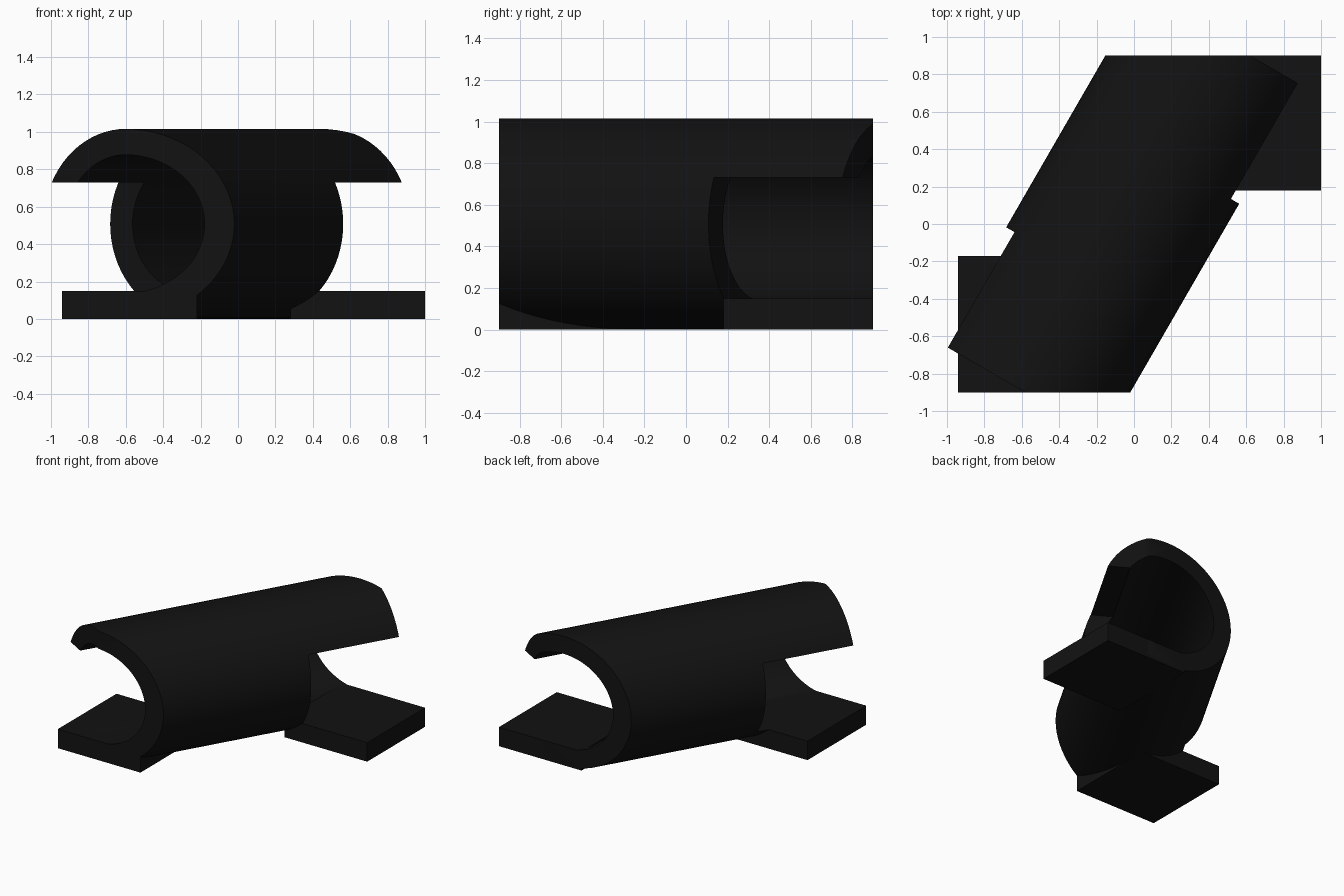
import bpy, bmesh, math
from mathutils import Matrix, Vector

if "Cube" in bpy.data.objects:
    bpy.data.objects.remove(bpy.data.objects["Cube"])

ROT = Matrix.Rotation(math.radians(-30), 4, 'Z')   # barrel runs 30 degrees off +y
R, BORE, OFF = 0.508, 0.37, -0.075                 # radii and sideways axis offset

black = bpy.data.materials.new("black")
black.diffuse_color = (0.006, 0.006, 0.006, 1)
black.use_nodes = True
black.node_tree.nodes["Principled BSDF"].inputs["Base Color"].default_value = black.diffuse_color


def make(name, bm, matrix=None):
    if matrix:
        bm.transform(matrix)
    bmesh.ops.recalc_face_normals(bm, faces=bm.faces)
    me = bpy.data.meshes.new(name)
    bm.to_mesh(me)
    bm.free()
    ob = bpy.data.objects.new(name, me)
    bpy.context.collection.objects.link(ob)
    me.materials.append(black)
    return ob


def box(name, lo, hi, matrix=None):
    bm = bmesh.new()
    lo, hi = Vector(lo), Vector(hi)
    bmesh.ops.create_cube(bm, size=1, matrix=Matrix.Translation((lo + hi) / 2)
                          @ Matrix.Diagonal((*(hi - lo), 1)))
    return make(name, bm, matrix)


def boolean(ob, other, op):
    m = ob.modifiers.new(op, 'BOOLEAN')
    m.operation, m.object, m.solver = op, other, 'EXACT'
    bpy.context.view_layer.objects.active = ob
    bpy.ops.object.modifier_apply(modifier=m.name)
    bpy.data.objects.remove(other)


# Slanted hollow barrel
n, y0, y1 = 72, -1.07, 1.09
bm = bmesh.new()
rings = [[bm.verts.new((OFF + r * math.cos(2 * math.pi * i / n), y,
                        R + r * math.sin(2 * math.pi * i / n))) for i in range(n)]
         for r, y in ((R, y0), (R, y1), (BORE, y1), (BORE, y0))]
for k in range(4):
    a, b = rings[k], rings[(k + 1) % 4]
    for i in range(n):
        j = (i + 1) % n
        bm.faces.new((a[i], a[j], b[j], b[i]))
barrel = make("slanted_barrel", bm, ROT)

# Trim the ends square to the front and back
boolean(barrel, box("end_trim", (-2, -0.9, -1), (2, 0.9, 2)), 'INTERSECT')

# Side openings: front left and back right
boolean(barrel, box("left_opening", (-2, -2, 0.15), (OFF, -0.357, 0.73), ROT), 'DIFFERENCE')
boolean(barrel, box("right_opening", (OFF, 0.375, 0.15), (2, 2, 0.73), ROT), 'DIFFERENCE')

bpy.ops.object.select_all(action='DESELECT')
barrel.select_set(True)
bpy.context.view_layer.objects.active = barrel
bpy.ops.object.shade_smooth_by_angle(angle=math.radians(30))

# Square foot plates
box("front_left_foot", (-0.94, -0.9, 0), (-0.22, -0.17, 0.15))
box("back_right_foot", (0.28, 0.18, 0), (1.0, 0.9, 0.15))
